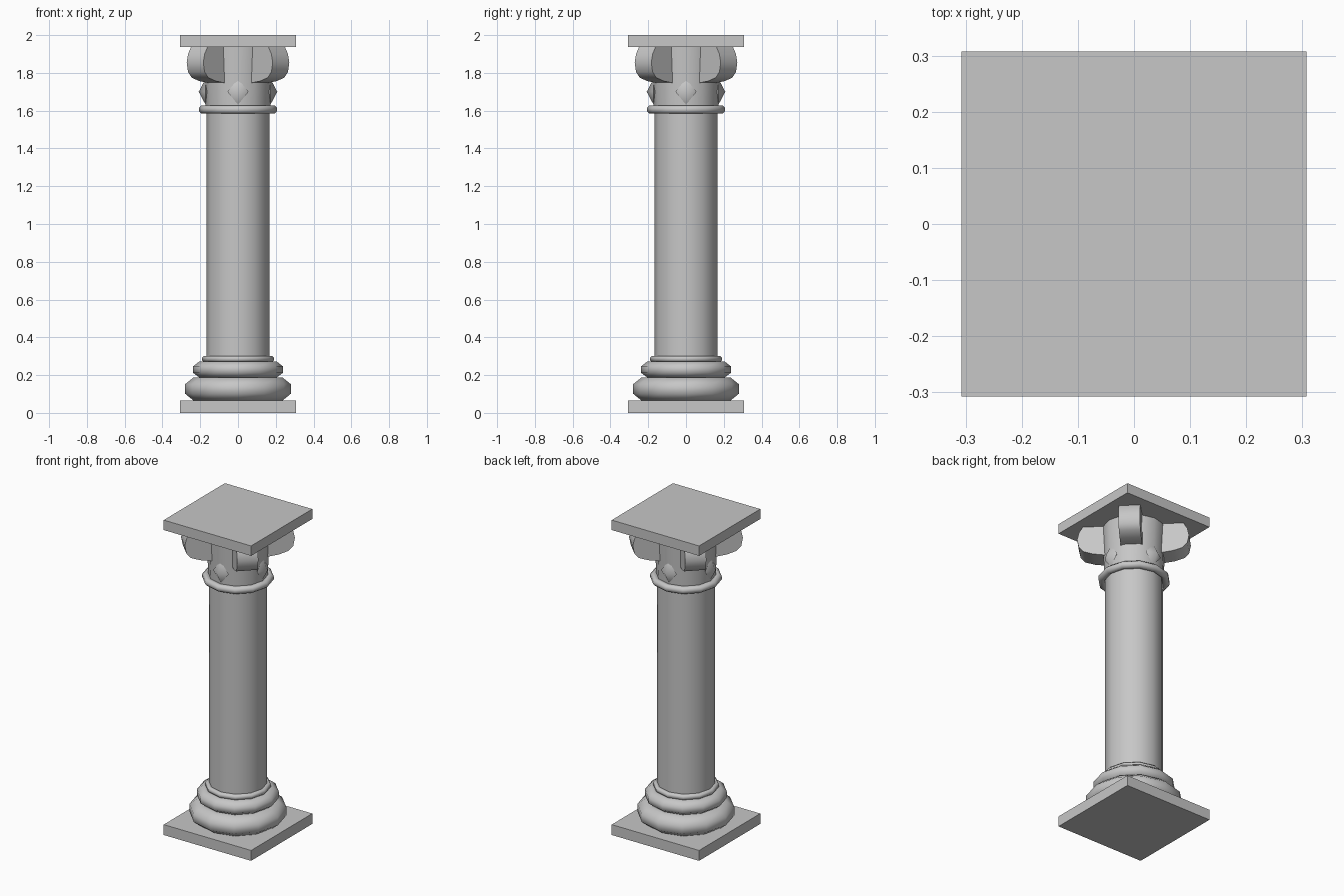
import bpy, bmesh, math
from mathutils import Matrix, Vector

cube = bpy.data.objects.get("Cube")
if cube:
    bpy.data.objects.remove(cube, do_unlink=True)

stone = bpy.data.materials.new("grey_stone")
stone.use_nodes = True
GREY = (0.57, 0.57, 0.57, 1)
stone.diffuse_color = GREY
stone.node_tree.nodes["Principled BSDF"].inputs["Base Color"].default_value = GREY

SIDES = 12


def finish(name, bm, smooth_angle=None):
    bmesh.ops.recalc_face_normals(bm, faces=bm.faces)
    mesh = bpy.data.meshes.new(name)
    bm.to_mesh(mesh)
    bm.free()
    mesh.materials.append(stone)
    ob = bpy.data.objects.new(name, mesh)
    bpy.context.collection.objects.link(ob)
    if smooth_angle:
        bpy.ops.object.select_all(action="DESELECT")
        ob.select_set(True)
        bpy.context.view_layer.objects.active = ob
        bpy.ops.object.shade_smooth_by_angle(angle=math.radians(smooth_angle))
    return ob


def slab(name, half, low, high):
    bm = bmesh.new()
    bmesh.ops.create_cube(bm, size=1)
    bmesh.ops.scale(bm, vec=(2 * half, 2 * half, high - low), verts=bm.verts)
    bmesh.ops.translate(bm, vec=(0, 0, (low + high) / 2), verts=bm.verts)
    finish(name, bm)


def drum(name, r_low, r_high, low, high):
    bm = bmesh.new()
    bmesh.ops.create_cone(bm, cap_ends=True, segments=SIDES, radius1=r_low,
                          radius2=r_high, depth=high - low,
                          matrix=Matrix.Translation((0, 0, (low + high) / 2))
                          @ Matrix.Rotation(math.pi / 2, 4, "Z"))
    finish(name, bm, 40)


def ring(name, outer, low, high, depth):
    """Rounded moulding: an eight-sided section swept round the shaft."""
    bm = bmesh.new()
    mid, half = (low + high) / 2, (high - low) / 2
    loops = []
    for i in range(SIDES):
        a = math.tau * i / SIDES
        loop = []
        for j in range(8):
            b = math.tau * (j + 0.5) / 8
            k = math.cos(math.pi / 8)
            r = outer - depth + depth * math.cos(b) / k
            loop.append(bm.verts.new((r * math.cos(a), r * math.sin(a),
                                      mid + half * math.sin(b) / k)))
        loops.append(loop)
    for i in range(SIDES):
        p, q = loops[i], loops[(i + 1) % SIDES]
        for j in range(8):
            n = (j + 1) % 8
            bm.faces.new((p[j], q[j], q[n], p[n]))
    finish(name, bm, 60)


# Plinth, shaft and capital plate
slab("plinth", 0.307, 0, 0.066)
slab("abacus", 0.307, 1.937, 2)
drum("shaft", 0.168, 0.168, 0.06, 1.62)
drum("capital_bell", 0.171, 0.186, 1.6, 1.94)

# Mouldings
ring("base_lower_ring", 0.28, 0.066, 0.187, 0.075)
ring("base_middle_ring", 0.237, 0.187, 0.272, 0.055)
ring("base_upper_ring", 0.19, 0.27, 0.302, 0.016)
ring("neck_ring", 0.207, 1.585, 1.627, 0.022)

# Corner scrolls: an outline of radius and height, given thickness
SCROLL = [(0.08, 1.937), (0.29, 1.937), (0.312, 1.9), (0.322, 1.855),
          (0.312, 1.805), (0.285, 1.775), (0.23, 1.757), (0.16, 1.747),
          (0.08, 1.747)]
for i in range(4):
    bm = bmesh.new()
    face = bm.faces.new([bm.verts.new((r, -0.062, z)) for r, z in SCROLL])
    new = bmesh.ops.extrude_face_region(bm, geom=[face])["geom"]
    bmesh.ops.translate(bm, vec=(0, 0.124, 0),
                        verts=[v for v in new if isinstance(v, bmesh.types.BMVert)])
    turn = Matrix.Rotation(math.pi / 4 + i * math.pi / 2, 4, "Z")
    bmesh.ops.transform(bm, matrix=turn, verts=bm.verts)
    finish(f"corner_scroll_{i + 1}", bm, 45)

# Diamond studs on the four sides of the bell
for i in range(4):
    bm = bmesh.new()
    turn = Matrix.Rotation(i * math.pi / 2, 4, "Z")
    centre = Vector((0.172, 0, 1.7))
    spots = [centre + Vector(o) for o in
             ((0, -0.056, 0), (0, 0, -0.068), (0, 0.056, 0), (0, 0, 0.068),
              (0.036, 0, 0), (-0.036, 0, 0))]
    v = [bm.verts.new(turn @ s) for s in spots]
    for tip in v[4:]:
        for j in range(4):
            bm.faces.new((v[j], v[(j + 1) % 4], tip))
    finish(f"diamond_stud_{i + 1}", bm, 70)
